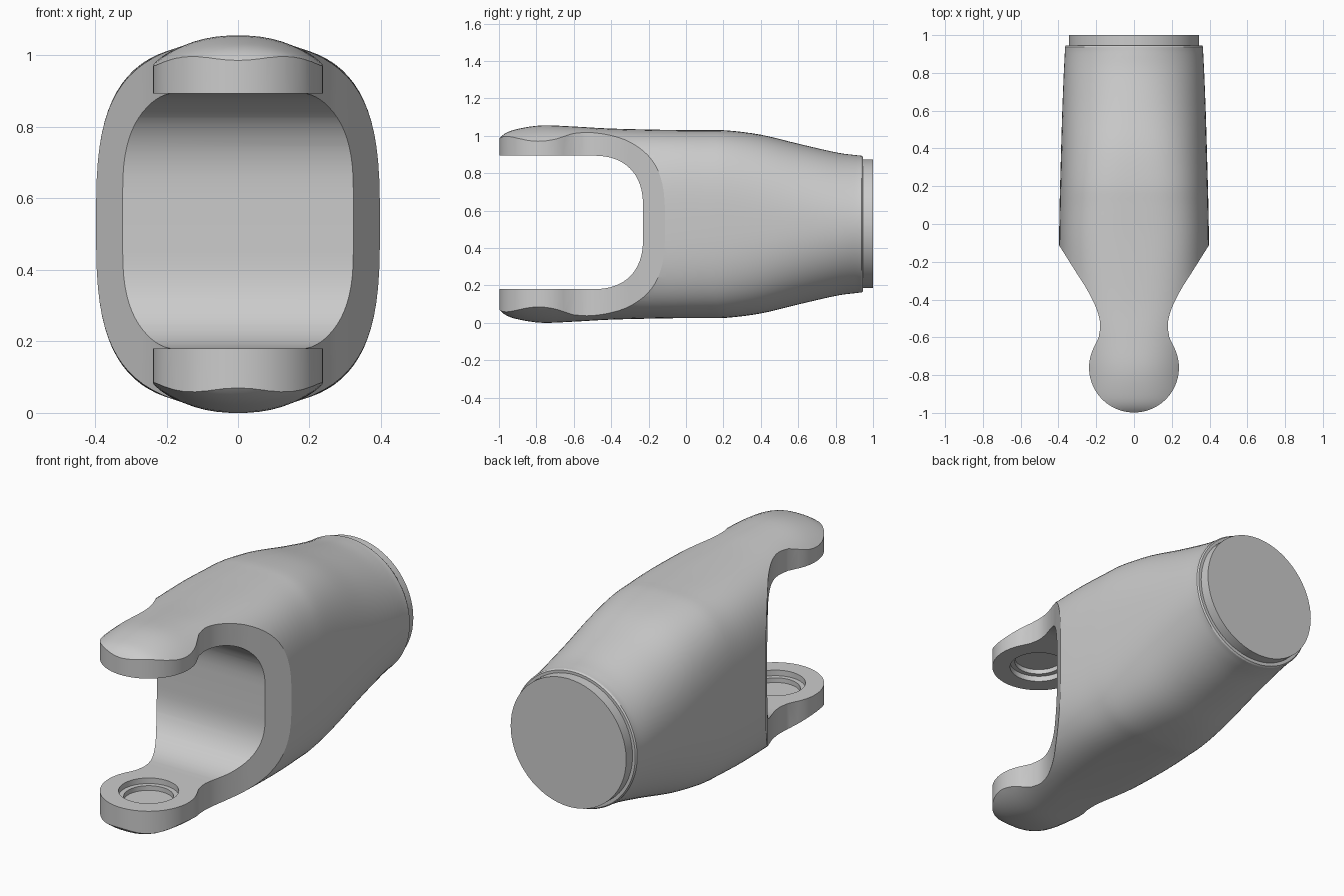
import bpy, bmesh, math
from mathutils import Vector

if "Cube" in bpy.data.objects:
    bpy.data.objects.remove(bpy.data.objects["Cube"])

ZC = 0.528      # height of the long axis
LUG_Y = -0.76   # centre of the round lugs


def make_object(name, bm):
    bmesh.ops.recalc_face_normals(bm, faces=bm.faces)
    mesh = bpy.data.meshes.new(name)
    bm.to_mesh(mesh)
    bm.free()
    ob = bpy.data.objects.new(name, mesh)
    bpy.context.collection.objects.link(ob)
    return ob


def spline(keys, steps):
    """Catmull-Rom through tuples of any length."""
    pts = [Vector(k) for k in keys]
    pts = [pts[0] * 2 - pts[1]] + pts + [pts[-1] * 2 - pts[-2]]
    out = []
    for a, b, c, d in zip(pts, pts[1:], pts[2:], pts[3:]):
        for i in range(steps):
            t = i / steps
            out.append(0.5 * (2 * b + (c - a) * t + (2 * a - 5 * b + 4 * c - d) * t * t
                              + (3 * b - a - 3 * c + d) * t ** 3))
    return out + [pts[-2]]


def prism(name, outline, offset):
    bm = bmesh.new()
    low = [bm.verts.new(p) for p in outline]
    high = [bm.verts.new(Vector(p) + Vector(offset)) for p in outline]
    n = len(low)
    bm.faces.new(low)
    bm.faces.new(high[::-1])
    for i in range(n):
        j = (i + 1) % n
        bm.faces.new((low[i], low[j], high[j], high[i]))
    return make_object(name, bm)


def cylinder(name, radius, depth, location, rotation=(0, 0, 0)):
    bpy.ops.mesh.primitive_cylinder_add(vertices=64, radius=radius, depth=depth,
                                        location=location, rotation=rotation)
    bpy.context.object.name = name
    return bpy.context.object


def cut(target, tool, operation):
    tool.hide_render = True
    mod = target.modifiers.new("cut", 'BOOLEAN')
    mod.object, mod.operation, mod.solver = tool, operation, 'EXACT'
    bpy.context.view_layer.objects.active = target
    bpy.ops.object.modifier_apply(modifier=mod.name)
    bpy.data.objects.remove(tool, do_unlink=True)


# Body: rounded-box sections (y, half width, half height, exponent) turning circular at the back
sections = [(-1.02, .385, .435, 2.2), (-.97, .392, .483, 2.2), (-.9, .398, .509, 2.2),
            (-.77, .40, .528, 2.2), (-.6, .40, .522, 2.4), (-.4, .398, .511, 2.8),
            (-.1, .397, .504, 3.1), (.1, .394, .503, 3.0), (.22, .391, .501, 2.9),
            (.4, .386, .478, 2.6), (.6, .38, .43, 2.3), (.8, .372, .384, 2.1),
            (.9, .367, .37, 2.0), (.938, .366, .366, 2.0)]
SEG = 80
bm = bmesh.new()
rings = []
for y, w, h, n in [*[tuple(s) if len(s) == 4 else s for s in spline(sections, 4)],
                   (.946, .36, .36, 2.0)]:
    ring = []
    for i in range(SEG):
        a = 2 * math.pi * (i + .5) / SEG
        c, s = math.cos(a), math.sin(a)
        ring.append(bm.verts.new((math.copysign(abs(c) ** (2 / n), c) * w, y,
                                  ZC + math.copysign(abs(s) ** (2 / n), s) * h)))
    rings.append(ring)
for r0, r1 in zip(rings, rings[1:]):
    for i in range(SEG):
        j = (i + 1) % SEG
        bm.faces.new((r0[i], r0[j], r1[j], r1[i]))
bm.faces.new(rings[0])
bm.faces.new(rings[-1][::-1])
body = make_object("fork_body", bm)

# Plan outline: round lug, narrow neck, flare into the full body
R = .238
lug = [(R * math.sin(a), LUG_Y - R * math.cos(a))
       for a in (math.radians(116 * i / 24) for i in range(25))]
flare = [tuple(p) for p in spline([(.187, -.60), (.179, -.53), (.198, -.45), (.247, -.35),
                                   (.31, -.25), (.395, -.115), (.465, -.005)], 4)]
half = lug + flare + [(.5, 1.2)]
plan = [(x, y, -.3) for x, y in half] + [(-x, y, -.3) for x, y in half[:0:-1]]
cut(body, prism("plan_cutter", plan, (0, 0, 1.7)), 'INTERSECT')

# Slot: U-shaped gap through the sides
corner = [(-.50 + .27 * math.sin(a) ** .85, .357 - .27 * (1 - math.cos(a) ** .85))
          for a in (math.pi / 2 * i / 16 for i in range(16))] + [(-.23, .087)]
upper = [(-1.3, .357)] + corner
slot = [(-1, y, .537 + z) for y, z in upper] + [(-1, y, .537 - z) for y, z in reversed(upper)]
cut(body, prism("slot_cutter", slot, (2, 0, 0)), 'DIFFERENCE')

# Stepped bearing recesses in the inner lug faces
for face_z in (.18, .894):
    for radius, depth in ((.147, .03), (.122, .055)):
        cut(body, cylinder("recess_cutter", radius, 2 * depth, (0, LUG_Y, face_z)), 'DIFFERENCE')

# End collar
collar = cylinder("end_collar", .344, .10, (0, .95, .53), (math.pi / 2, 0, 0))

for ob in (body, collar):
    bpy.ops.object.select_all(action='DESELECT')
    ob.select_set(True)
    bpy.context.view_layer.objects.active = ob
    bpy.ops.object.shade_smooth_by_angle(angle=math.radians(30))
